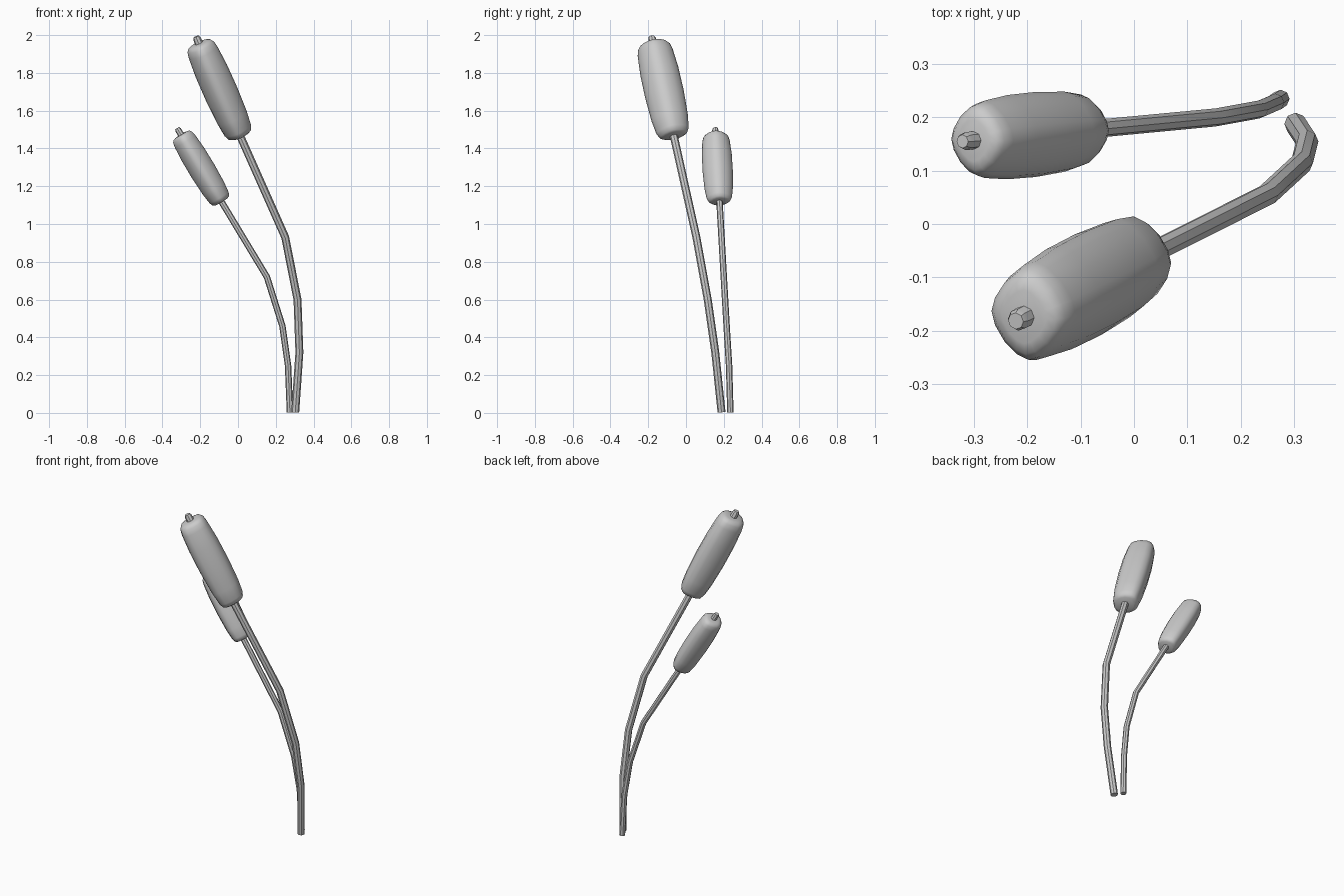
import bpy, bmesh, math
from mathutils import Vector

if "Cube" in bpy.data.objects:
    bpy.data.objects.remove(bpy.data.objects["Cube"])


def loft(name, pts, radii, sides, power=2.0, aspect=1.0, angle=40):
    """Skin rings along a path; power below 2 gives a rounded diamond section."""
    bm = bmesh.new()
    pts = [Vector(p) for p in pts]
    rings = []
    for i, (p, r) in enumerate(zip(pts, radii)):
        before = (p - pts[i - 1]).normalized() if i else Vector()
        after = (pts[i + 1] - p).normalized() if i < len(pts) - 1 else Vector()
        t = (before + after).normalized()
        u = (Vector((1, 0, 0)) - t * t.x).normalized()
        v = t.cross(u)
        ring = []
        for k in range(sides):
            a = 2 * math.pi * k / sides
            c, s = math.cos(a), math.sin(a)
            cu = math.copysign(abs(c) ** (2 / power), c) * r * aspect
            cv = math.copysign(abs(s) ** (2 / power), s) * r
            ring.append(bm.verts.new(p + u * cu + v * cv))
        rings.append(ring)
    for a, b in zip(rings, rings[1:]):
        for k in range(sides):
            n = (k + 1) % sides
            bm.faces.new((a[k], a[n], b[n], b[k]))
    bm.faces.new(rings[0][::-1])
    bm.faces.new(rings[-1])
    bmesh.ops.recalc_face_normals(bm, faces=bm.faces)
    me = bpy.data.meshes.new(name)
    bm.to_mesh(me)
    bm.free()
    ob = bpy.data.objects.new(name, me)
    bpy.context.collection.objects.link(ob)
    bpy.ops.object.select_all(action='DESELECT')
    ob.select_set(True)
    bpy.context.view_layer.objects.active = ob
    bpy.ops.object.shade_smooth_by_angle(angle=math.radians(angle))
    return ob


# Head profile: position along the axis, relative radius
HEAD = [(0, .55), (.015, .73), (.06, .84), (.2, .94), (.45, 1),
        (.7, .99), (.9, .91), (.96, .84), (.99, .7), (1.0, .5)]


def reed(prefix, path, stem_r, head_z, head_r):
    # Bent stem that pokes out of the head with a blunt tip
    a, b = Vector(path[-2]), Vector(path[-1])
    d = (b - a).normalized()
    pts = path[:-1] + [b - d * .012, b]
    radii = [stem_r] * (len(pts) - 1) + [stem_r * .75]
    loft(prefix + "_stem", pts, radii, 8)
    # Seed head on the straight upper part of the stem
    at = lambda z: a + (b - a) * ((z - a.z) / (b.z - a.z))
    lo, hi = at(head_z[0]), at(head_z[1])
    loft(prefix + "_seed_head", [lo.lerp(hi, t) for t, _ in HEAD],
         [head_r * s for _, s in HEAD], 16, power=1.6, aspect=.87, angle=60)


reed("tall", [(.303, .188, .004), (.325, .155, .32), (.315, .115, .6),
              (.25, .055, .93), (-.222, -.182, 1.992)],
     .021, (1.465, 1.957), .104)
reed("short", [(.275, .235, .002), (.265, .228, .25), (.235, .215, .46),
               (.153, .2, .72), (-.322, .155, 1.507)],
     .017, (1.118, 1.473), .08)
